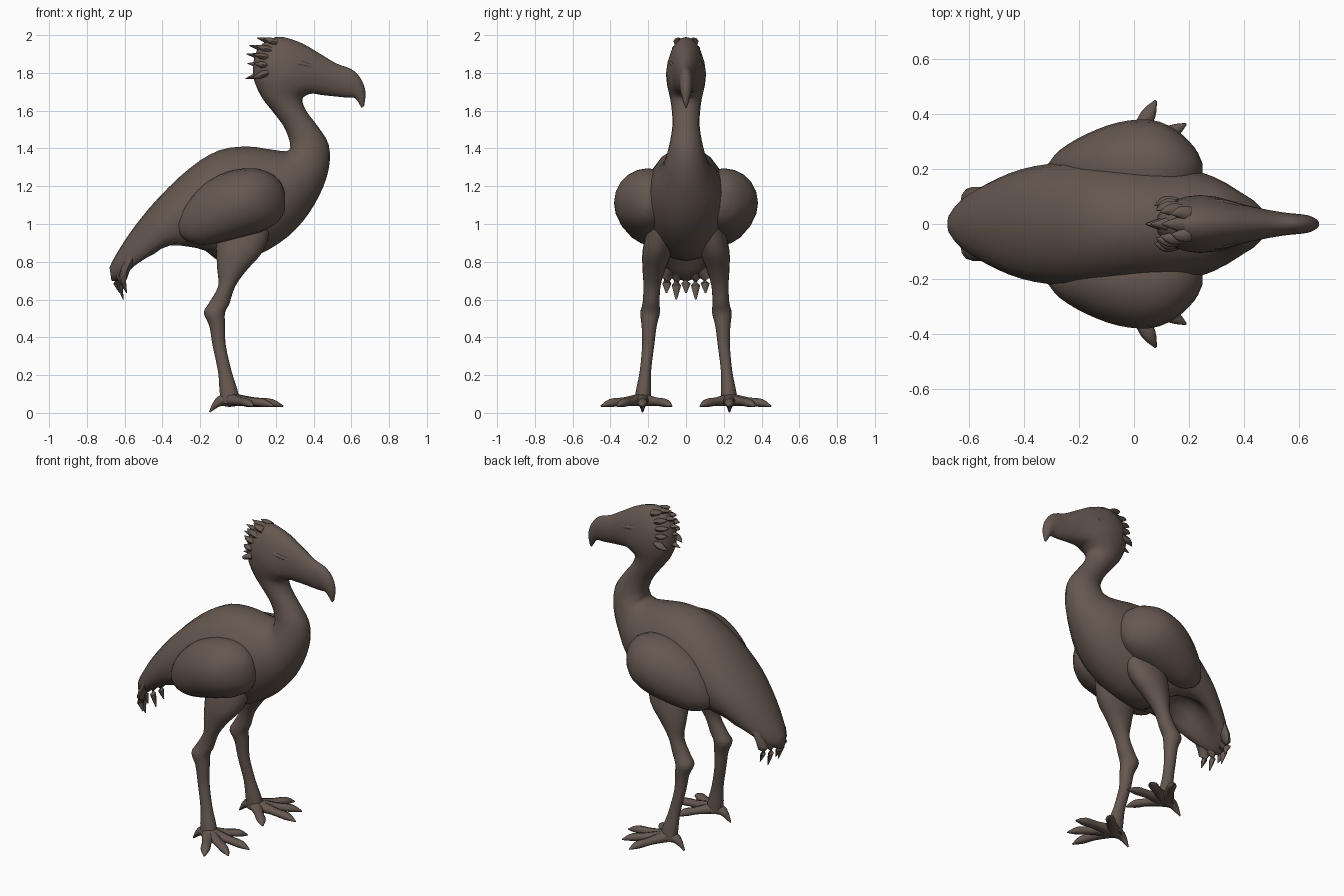
import bpy
import bmesh
from math import sin, cos, pi
from mathutils import Vector

RING = 20

cube = bpy.data.objects.get("Cube")
if cube:
    bpy.data.objects.remove(cube, do_unlink=True)

# One plumage colour for the whole bird
plumage = bpy.data.materials.new("dark brown plumage")
plumage.use_nodes = True
colour = (0.13, 0.096, 0.079, 1)
plumage.diffuse_color = colour
plumage.node_tree.nodes["Principled BSDF"].inputs["Base Color"].default_value = colour


def smooth_stations(stations, steps):
    """Fill in stations along a smooth curve through the given ones."""
    rows = [Vector(s) for s in stations]
    rows = [rows[0]] + rows + [rows[-1]]
    result = []
    for a, b, c, d in zip(rows, rows[1:], rows[2:], rows[3:]):
        for k in range(steps):
            t = k / steps
            result.append(b + (c - a) * (t / 2)
                          + (a * 2 - b * 5 + c * 4 - d) * (t * t / 2)
                          + (b * 3 - a - c * 3 + d) * (t ** 3 / 2))
    return result + [rows[-1]]


def skin(name, rings):
    """Join rings of points into one closed smooth surface."""
    bm = bmesh.new()
    loops = [[bm.verts.new(p) for p in ring] for ring in rings]
    for low, high in zip(loops, loops[1:]):
        n = len(low)
        for j in range(n):
            k = (j + 1) % n
            bm.faces.new((low[j], low[k], high[k], high[j]))
    bm.faces.new(loops[0])
    bm.faces.new(loops[-1])
    bmesh.ops.recalc_face_normals(bm, faces=bm.faces)
    mesh = bpy.data.meshes.new(name)
    bm.to_mesh(mesh)
    bm.free()
    mesh.materials.append(plumage)
    obj = bpy.data.objects.new(name, mesh)
    bpy.context.collection.objects.link(obj)
    bpy.ops.object.select_all(action="DESELECT")
    obj.select_set(True)
    bpy.context.view_layer.objects.active = obj
    bpy.ops.object.shade_smooth_by_angle(angle=1)
    return obj


def loft(name, stations, steps=3):
    """Each station: top x, top z, bottom x, bottom z, half width, centre y."""
    rings = []
    for tx, tz, bx, bz, width, y in smooth_stations(stations, steps):
        top, bottom = Vector((tx, y, tz)), Vector((bx, y, bz))
        middle, half = (top + bottom) / 2, (top - bottom) / 2
        angles = [2 * pi * j / RING for j in range(RING)]
        rings.append([middle + half * cos(a) + Vector((0, width * sin(a), 0))
                      for a in angles])
    return skin(name, rings)


def tube(name, points, flat=1.0, sides=8):
    """Each point: x, y, z, radius. flat squashes the thickness."""
    rows = smooth_stations(points, 3)
    rings = []
    for i, row in enumerate(rows):
        ahead, behind = rows[min(i + 1, len(rows) - 1)], rows[max(i - 1, 0)]
        along = (ahead - behind).xyz.normalized()
        side = along.cross(Vector((0, 0, 1))).normalized()
        up = side.cross(along) * flat
        rings.append([row.xyz + (side * cos(a) + up * sin(a)) * row.w
                      for a in (2 * pi * j / sides for j in range(sides))])
    return skin(name, rings)


# Body, neck, head and hooked beak in one continuous skin
trunk = [
    (-.68, .77, -.67, .7, .03), (-.65, .83, -.6, .68, .09),
    (-.56, .97, -.5, .73, .15), (-.42, 1.14, -.4, .8, .2),
    (-.25, 1.3, -.27, .81, .225), (-.1, 1.39, -.12, .8, .23),
    (.05, 1.41, .06, .82, .22), (.17, 1.395, .22, .9, .2),
    (.25, 1.385, .34, 1.01, .17), (.275, 1.4, .43, 1.15, .13),
    (.275, 1.42, .48, 1.29, .105), (.27, 1.45, .48, 1.42, .085),
]
skull = [
    (.24, 1.52, .42, 1.52, .072), (.18, 1.6, .36, 1.6, .075),
    (.12, 1.68, .34, 1.66, .085), (.08, 1.79, .37, 1.685, .1),
    (.1, 1.92, .4, 1.69, .105), (.2, 1.99, .43, 1.685, .09),
    (.32, 1.965, .47, 1.68, .07), (.42, 1.91, .52, 1.675, .055),
    (.52, 1.85, .57, 1.67, .042), (.6, 1.82, .61, 1.67, .036),
    (.65, 1.77, .63, 1.655, .03), (.675, 1.7, .645, 1.63, .018),
    (.668, 1.625, .655, 1.615, .005),
]
body = loft("body_neck_and_head", [s + (0,) for s in trunk + skull])

# Hollow under the tail
for i, v in enumerate(body.data.vertices):
    x, y, z = v.co
    underside = max(0, -cos(2 * pi * (i % RING) / RING))
    fade = min(1, (-.1 - x) / .2, (x + .66) / .2)
    if x < 0 and fade > 0:
        v.co.z += .16 * fade * max(0, 1 - (y / .15) ** 2) * underside

# Crest feathers down the back of the head: root x, z and tip x, z
crest = [(.2, 1.96, .1, 1.985), (.17, 1.92, .06, 1.945), (.16, 1.88, .045, 1.9),
         (.15, 1.84, .05, 1.85), (.15, 1.8, .04, 1.77)]
for i, (rx, rz, tx, tz) in enumerate(crest):
    for s in (-1, 0, 1):
        spread = s * (.035 + .008 * i)
        tip = tx + .035 * abs(s)
        tube(f"crest_feather_{i}_{s + 1}",
             [(rx, spread, rz, .03), ((rx + tip) / 2, spread * 1.2, (rz + tz) / 2, .022),
              (tip, spread, tz, .002)], flat=.7)

# Ragged tail feathers
for i in range(-2, 3):
    y = i * .045
    drop = .6 if i % 2 else .635
    tube(f"tail_feather_{i + 2}",
         [(-.56, y, .83, .045), (-.645 + abs(y) * .4, y * 1.1, .72, .035),
          (-.625 + abs(y) * .4, y * 1.15, drop, .004)], flat=.6)

# Folded wing outline
wing = [(-.315, 1.01, -.31, .95, .02), (-.27, 1.11, -.27, .91, .07),
        (-.18, 1.21, -.18, .89, .125), (-.06, 1.275, -.06, .91, .17),
        (.06, 1.295, .06, .94, .18), (.15, 1.28, .15, .97, .145),
        (.22, 1.23, .22, 1.02, .08), (.25, 1.16, .25, 1.08, .02)]

# Leg from thigh to ankle: x, y, z, radius along x, radius along y
leg = [(.03, .12, 1, .15, .08), (.01, .15, .86, .125, .08),
       (-.03, .17, .76, .08, .06), (-.06, .18, .67, .045, .045),
       (-.1, .185, .58, .055, .045), (-.125, .19, .53, .056, .052),
       (-.11, .195, .46, .042, .04), (-.1, .2, .36, .035, .032),
       (-.07, .215, .22, .036, .03), (-.05, .225, .12, .048, .04),
       (-.04, .23, .05, .05, .045)]

# Toe tips
toes = {"outer": (.08, .45), "second": (.19, .365),
        "middle": (.24, .23), "inner": (.12, .075)}

for s, label in ((1, "left"), (-1, "right")):
    loft(label + "_wing", [w + (s * .2,) for w in wing])
    loft(label + "_leg", [(x - a, z, x + a, z, b, s * y) for x, y, z, a, b in leg])
    ankle = Vector((-.04, s * .23, .07))
    for toe, (x, y) in toes.items():
        tip = Vector((x, s * y, .035))
        knuckle, claw = ankle.lerp(tip, .45), ankle.lerp(tip, .78)
        tube(f"{label}_{toe}_toe",
             [(*ankle, .045), (knuckle.x, knuckle.y, .06, .028),
              (claw.x, claw.y, .052, .027), (*tip, .004)], flat=.8)
    # Hind claw
    tube(label + "_hind_claw",
         [(*ankle, .04), (-.1, s * .23, .06, .026), (-.15, s * .23, .005, .004)])
    # Brow ridge over the eye
    tube(label + "_brow",
         [(.24, s * .08, 1.86, .008), (.33, s * .072, 1.85, .016),
          (.43, s * .05, 1.82, .006)])
